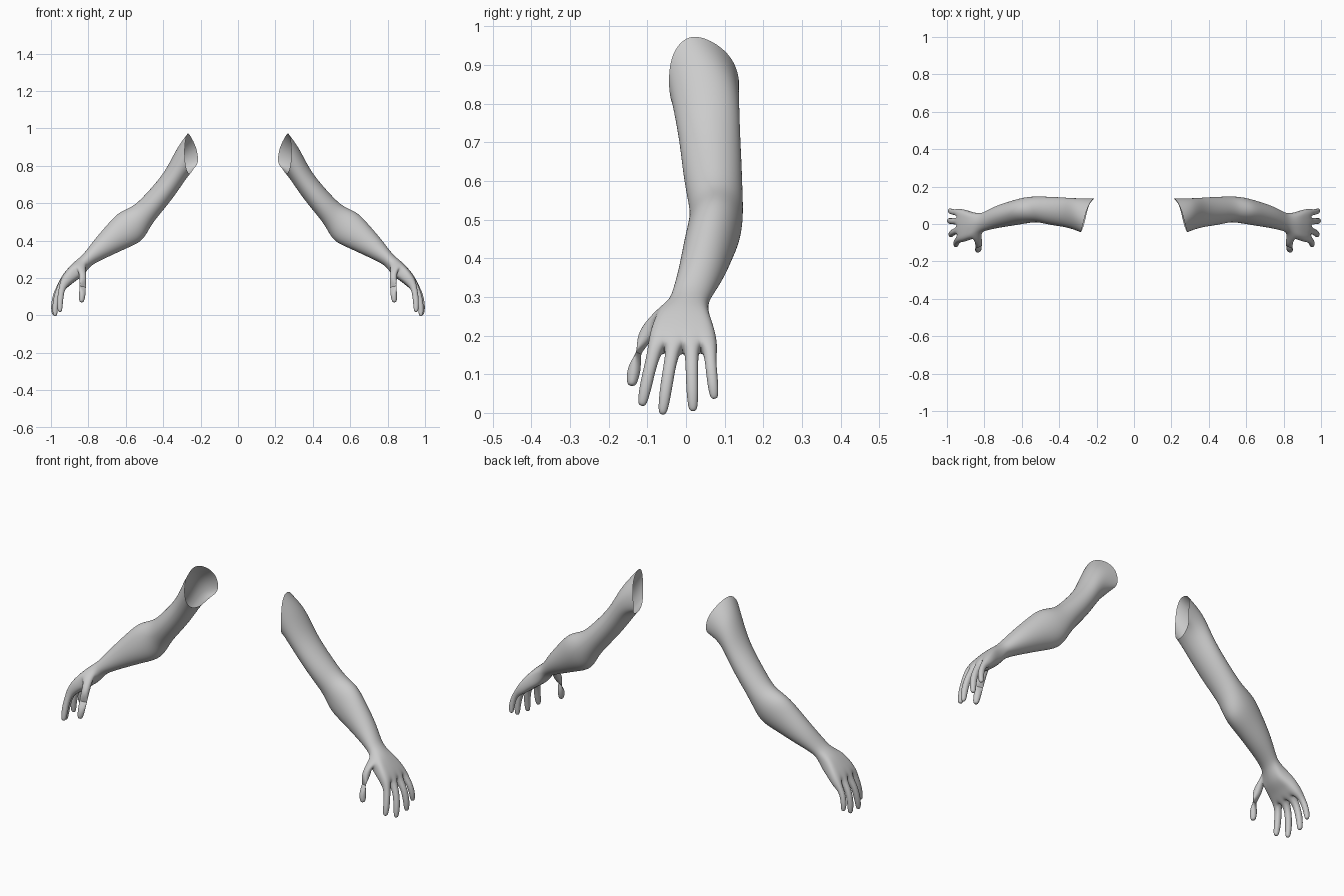
import bpy, bmesh, math
from mathutils import Vector

if "Cube" in bpy.data.objects:
    bpy.data.objects.remove(bpy.data.objects["Cube"])

bm = bmesh.new()
SIDES = 10
PUFF = 1.065   # makes up for subdivision shrinkage


def ring(ux, uz, lx, lz, yc, w, flat=False):
    """Ring given its upper and lower outline points (x, z), y centre and half width.
    Index 0-4 runs front to back over the top, 5-9 back to front underneath."""
    c = Vector(((ux + lx) / 2, yc, (uz + lz) / 2))
    h = Vector((ux - lx, 0, uz - lz)) / 2 * PUFF
    verts = []
    for i in range(SIDES):
        a = math.radians(162 - 36 * i)
        s, k = math.sin(a), math.cos(a)
        if flat:
            s = math.copysign(0.75 + 0.35 * abs(s), s)
            j = i if i < 5 else 9 - i
            k = -1 + j * 0.5
        verts.append(bm.verts.new(c + h * s + Vector((0, w * PUFF * k, 0))))
    return verts


def digit(base, ctrl, tip, r):
    """Finger grown from a quad of vertices along a curved path."""
    cs = [v.co.copy() for v in base]
    b = sum(cs, Vector()) / 4
    ctrl, tip = Vector(ctrl), Vector(tip)
    prev = base
    for t, f in ((0.28, 1.05), (0.5, 1.0), (0.78, 0.98), (0.97, 0.8), (1.04, 0.5)):
        p = b * (1 - t) ** 2 + ctrl * 2 * t * (1 - t) + tip * t * t
        d = ((ctrl - b) * (1 - t) + (tip - ctrl) * t).normalized()
        u = cs[1] + cs[2] - cs[0] - cs[3]
        u = (u - d * u.dot(d)).normalized()
        n = d.cross(u)
        if n.dot(cs[0] + cs[1] - cs[2] - cs[3]) < 0:
            n = -n
        q = r * f * 1.07
        cur = [bm.verts.new(p + (n * a + u * e) * q)
               for a, e in ((1, -1), (1, 1), (-1, 1), (-1, -1))]
        for i in range(4):
            j = (i + 1) % 4
            bm.faces.new((prev[i], prev[j], cur[j], cur[i]))
        prev = cur
    bm.faces.new(prev)


# Ragged open shoulder edge
shoulder = [(.287, -.046, .90), (.277, -.022, .955), (.268, .02, .982), (.25, .09, .952),
            (.22, .137, .895), (.208, .141, .81), (.24, .11, .785), (.255, .05, .752),
            (.268, -.01, .76), (.283, -.044, .80)]
rings = [[bm.verts.new(p) for p in shoulder]]

# Upper arm, elbow, forearm, wrist
for row in ((.325, .90, .275, .735, .050, .087),
            (.377, .79, .335, .645, .061, .079),
            (.436, .711, .390, .575, .067, .077),
            (.500, .64, .440, .515, .073, .073),
            (.560, .58, .475, .465, .080, .068),
            (.635, .555, .510, .395, .075, .070),
            (.690, .495, .590, .362, .060, .067),
            (.767, .406, .690, .315, .040, .060),
            (.812, .345, .775, .275, .016, .051),
            (.838, .315, .800, .250, .006, .050)):
    rings.append(ring(*row))
# Palm and knuckles
for row in ((.878, .277, .835, .212, -.007, .064),
            (.915, .238, .880, .183, -.009, .080),
            (.950, .193, .910, .153, -.008, .086)):
    rings.append(ring(*row, flat=True))

THUMB = 10   # ring gap on the front side from which the thumb grows
for k in range(len(rings) - 1):
    a, b = rings[k], rings[k + 1]
    for i in range(SIDES):
        j = (i + 1) % SIDES
        if not (k == THUMB and i == 9):
            bm.faces.new((a[i], a[j], b[j], b[i]))

# Four fingers from the knuckle ring
end = rings[-1]
fingers = (((.955, -.095, .12), (.952, -.113, .025)),
           ((.983, -.045, .12), (.978, -.060, .004)),
           ((.992, .014, .12), (.985, .018, .012)),
           ((.990, .064, .12), (.982, .073, .042)))
for k, (ctrl, tip) in enumerate(fingers):
    digit((end[k], end[k + 1], end[8 - k], end[9 - k]), ctrl, tip,
          0.0145 if k == 3 else 0.016)

# Thumb
a, b = rings[THUMB], rings[THUMB + 1]
digit((a[0], b[0], b[9], a[9]), (.822, -.127, .195), (.836, -.140, .078), 0.019)

bmesh.ops.recalc_face_normals(bm, faces=bm.faces[:])
for f in bm.faces:
    f.smooth = True
mesh = bpy.data.meshes.new("arms")
bm.to_mesh(mesh)
bm.free()
arms = bpy.data.objects.new("arms", mesh)
bpy.context.collection.objects.link(arms)

# Mirror to the other side and smooth
arms.modifiers.new("mirror", 'MIRROR').use_axis[0] = True
sub = arms.modifiers.new("smooth", 'SUBSURF')
sub.levels = sub.render_levels = 3
